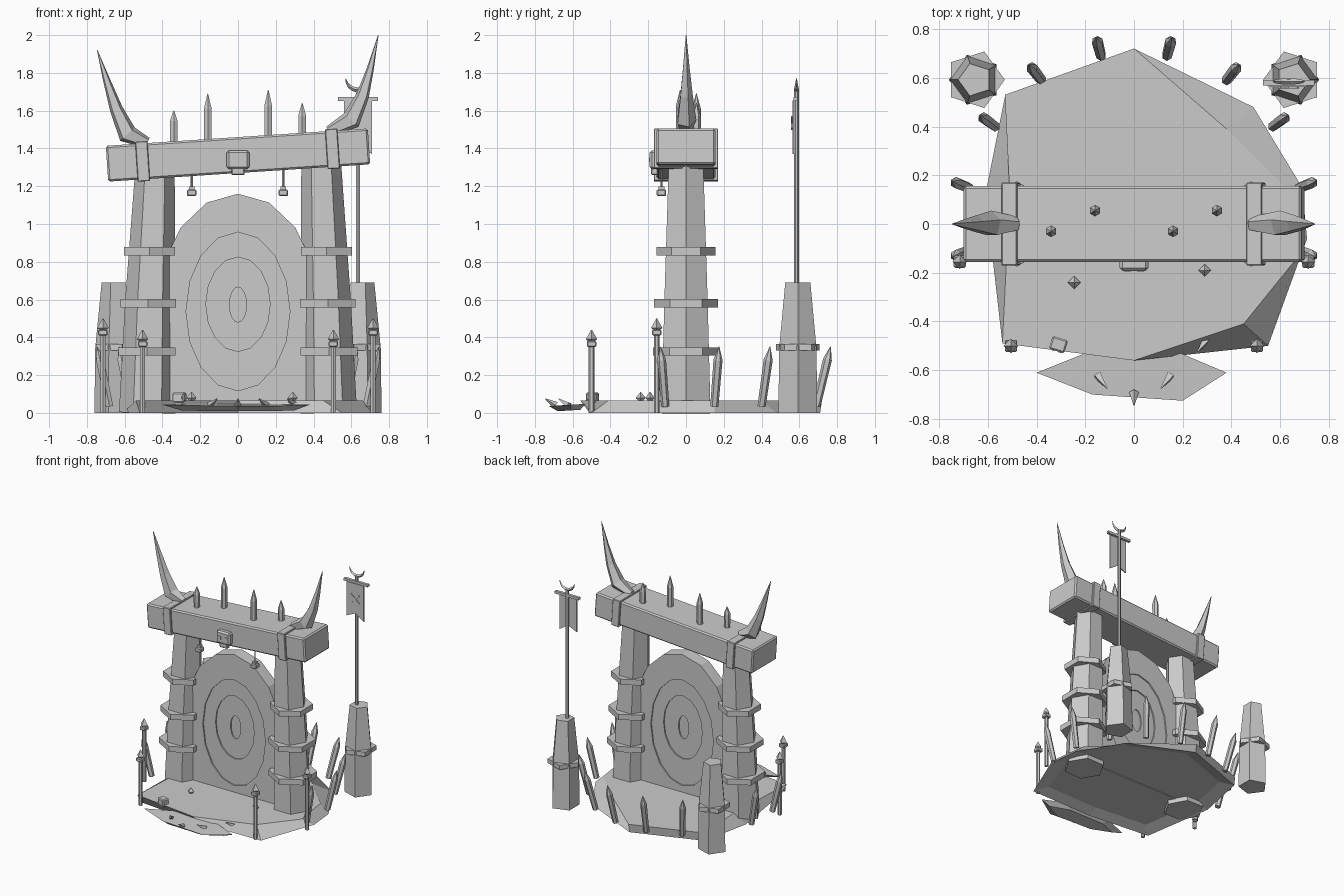
import bpy, bmesh, math
from mathutils import Vector, Matrix

cube = bpy.data.objects.get("Cube")
if cube:
    bpy.data.objects.remove(cube, do_unlink=True)

stone = bpy.data.materials.new("plain_grey")
stone.use_nodes = True
stone.diffuse_color = (0.6, 0.6, 0.6, 1)
stone.node_tree.nodes["Principled BSDF"].inputs["Base Color"].default_value = (0.6, 0.6, 0.6, 1)


def finish(name, bm):
    bmesh.ops.recalc_face_normals(bm, faces=bm.faces)
    mesh = bpy.data.meshes.new(name)
    bm.to_mesh(mesh)
    bm.free()
    mesh.materials.append(stone)
    obj = bpy.data.objects.new(name, mesh)
    bpy.context.collection.objects.link(obj)
    return obj


def skin(name, rings):
    """Bridge equal-sized rings of points and cap both ends."""
    bm = bmesh.new()
    loops = [[bm.verts.new(p) for p in ring] for ring in rings]
    n = len(loops[0])
    for a, b in zip(loops, loops[1:]):
        for i in range(n):
            j = (i + 1) % n
            bm.faces.new((a[i], a[j], b[j], b[i]))
    bm.faces.new(loops[0])
    bm.faces.new(loops[-1])
    return finish(name, bm)


def loft(name, path, radii, n=6, phase=0.0):
    """Sweep an n-sided section along a path."""
    pts = [Vector(p) for p in path]
    rings = []
    for i, p in enumerate(pts):
        t = (pts[min(i + 1, len(pts) - 1)] - pts[max(i - 1, 0)]).normalized()
        u = Vector((0, 1, 0))
        u = (u - t * u.dot(t)).normalized()
        v = t.cross(u)
        angles = [phase + math.tau * k / n for k in range(n)]
        rings.append([p + radii[i] * (u * math.cos(a) + v * math.sin(a)) for a in angles])
    return skin(name, rings)


def column(name, x, y, levels, n=6, phase=0.0):
    """Upright shape from (height, radius) levels."""
    return loft(name, [(x, y, z) for z, r in levels], [r for z, r in levels], n, phase)


def box(name, centre, size, rot=(0, 0, 0), bevel=0.0):
    bm = bmesh.new()
    bmesh.ops.create_cube(bm, size=1, matrix=Matrix.Diagonal((*size, 1)))
    if bevel:
        bmesh.ops.bevel(bm, geom=bm.edges[:], offset=bevel, segments=1, affect='EDGES')
    obj = finish(name, bm)
    obj.location = centre
    obj.rotation_euler = rot
    return obj


def spike(name, a, b, r, tip=0.22):
    a, b = Vector(a), Vector(b)
    return loft(name, [a, a.lerp(b, 1 - tip), b], [r * 0.9, r, 0.002])


def level(outline, z, scale=1.0, slope=0.0):
    return [(x * scale, y * scale, z + slope * (y + .63)) for x, y in outline]


# Rocky floor, hollowed underneath, and the broken step in front of it
floor_top = [(0, .72), (.38, .39), (.62, .15), (.66, -.15), (.45, -.41),
             (0, -.56), (-.54, -.49), (-.51, .12), (-.53, .53)]
floor_rim = [(0, .71), (.49, .48), (.69, .15), (.71, -.06), (.55, -.5),
             (0, -.51), (-.52, -.46), (-.61, .12), (-.53, .52)]
skin("floor_rock", [level(floor_top, .066), level(floor_rim, 0), level(floor_rim, .035, .85)])
step_top = [(-.4, -.61), (-.2, -.53), (.19, -.53), (.38, -.61), (.2, -.725), (-.17, -.7)]
step_base = [(-.3, -.61), (-.17, -.56), (.15, -.56), (.3, -.61), (.16, -.68), (-.14, -.67)]
skin("front_step", [level(step_base, .012, 1, .06), level(step_top, .042, 1, .06)])
for x, y in ((-.15, -.64), (.15, -.64), (0, -.71), (.3, -.49)):
    lean = .04 if x else 0
    loft("step_thorn", [(x, y + .02, .04), (x + math.copysign(lean, -x), y - .035, .075)], [.02, .002], 4)

# Gate pillars with three straps each
for side in (-1, 1):
    top = 1.305 + side * .03
    loft("gate_pillar", [(side * .48, 0, 0), (side * .465, 0, .6), (side * .44, 0, top)],
         [.15, .132, .105], 6, math.pi / 2)
    for z, r in ((.325, .175), (.58, .17), (.855, .155)):
        x = side * (.49 - .025 * z)
        column("pillar_strap", x, 0, [(z - .022, r), (z + .022, r)])

# Round portal with stepped rings on both faces, standing flat on the floor
SIDES = 16
steps = [(.045, .093, .573, .02), (.045, .093, .573, .03), (.17, .25, .575, .03), (.17, .25, .575, .04),
         (.275, .42, .537, .04), (.275, .42, .537, .05)]


def oval(rx, rz, cz, y):
    angles = [math.tau * k / SIDES for k in range(SIDES)]
    return [(rx * math.sin(a), y, cz + rz * math.cos(a)) for a in angles]


def arch(y):
    points = []
    for x, _, z in oval(.43, .61, .55, y):
        if z < .54:
            x, z = max(-.43, min(.43, x * 1.4)), max(.03, .55 - (.55 - z) * 1.5)
        points.append((x, y, z))
    return points


skin("portal_disc", [oval(a, b, c, -y) for a, b, c, y in steps] + [arch(-.05), arch(.05)]
     + [oval(*s) for s in reversed(steps)])

# Tilted lintel beam with straps
TILT = (0, -math.atan(.066), 0)


def beam_z(x):
    return 1.365 + .066 * x


box("lintel_beam", (0, 0, beam_z(0)), (1.39, .31, .19), TILT, .01)
for x in (-.505, .5):
    box("beam_strap", (x, 0, beam_z(x)), (.065, .34, .212), TILT, .004)

# Horns at both ends of the beam
horn_radii = [.03, .055, .036, .02, .002]
loft("right_horn", [(-.48, 0, 1.43), (-.585, 0, 1.475), (-.645, 0, 1.61), (-.695, 0, 1.76), (-.745, 0, 1.92)],
     horn_radii, 5)
loft("left_horn", [(.48, 0, 1.49), (.6, 0, 1.55), (.66, 0, 1.68), (.7, 0, 1.82), (.742, 0, 1.998)],
     horn_radii, 5)

# Upright spikes on the beam
for x, y, z in ((-.34, -.03, 1.6), (-.16, .055, 1.69), (.16, -.03, 1.71), (.34, .055, 1.64)):
    spike("beam_spike", (x, y, 1.4), (x, y, z), .024, .28)


# Blocky skulls, one on the beam and one on the floor
def skull(x, y, z, s, depth, turn):
    rot = Matrix.Rotation(turn, 3, 'Z')
    parts = [("skull_head", (0, 0, 0), (.12, depth, .1), .012),
             ("skull_jaw", (0, 0, -.06), (.07, depth * .7, .04), .005)]
    parts += [("skull_eye", (e * .027, -depth / 2, 0), (.025, .008, .025), 0) for e in (-1, 1)]
    for name, off, size, bevel in parts:
        box(name, Vector((x, y, z)) + rot @ Vector(off) * s, [d * s for d in size], (0, 0, turn), bevel * s)


skull(0, -.167, 1.34, 1, .05, 0)
skull(-.31, -.495, .08, .55, .1, -.3)

# Lanterns hanging below the beam
for x in (-.245, .24):
    column("lantern_chain", x, -.13, [(1.18, .006), (beam_z(x) - .08, .006)], 4)
    box("lantern_cap", (x, -.13, 1.188), (.03, .03, .02))
    box("lantern_body", (x, -.13, 1.165), (.05, .05, .035), (0, 0, 0), .006)

# Small floor crystals
for x, y in ((-.245, -.24), (.29, -.19)):
    column("floor_crystal", x, y, [(.06, .008), (.08, .026), (.11, .002)], 4)

for side in (-1, 1):
    # Torch posts
    for x, y, h in ((.505, -.5, .44), (.715, -.155, .5)):
        column("torch_post", side * x, y, [(0, .015), (h - .07, .015)])
        box("torch_collar", (side * x, y, h - .075), (.05, .05, .03), (0, 0, 0), .005)
        column("torch_tip", side * x, y, [(h - .06, .018), (h - .05, .03), (h, .002)], 4)

    # Fence stakes leaning outwards
    for x0, y0, x1, y1 in ((.135, .69, .155, .765), (.38, .59, .43, .655), (.57, .4, .63, .445),
                           (.68, .15, .745, .175), (.68, -.11, .745, -.135)):
        spike("fence_stake", (side * x0, y0, .035), (side * x1, y1, .35), .024)

    # Back obelisks with a strap turned against the shaft
    cx, cy = side * .652, .592
    column("back_obelisk", cx, cy, [(0, .108), (.34, .104), (.69, .07)], 5, -side * math.pi / 2)
    column("obelisk_strap", cx, cy, [(.33, .122), (.365, .122)], 5, side * math.pi / 2)

# Banner on the left obelisk
PX, PY = .635, .585
column("banner_pole", PX, PY, [(.68, .013), (1.715, .013)])
box("banner_crossbar", (PX, PY - .005, 1.662), (.21, .022, .02))
outline = [(-.075, 1.655), (.075, 1.655), (.075, 1.37), (0, 1.42), (-.075, 1.385)]
skin("banner_cloth", [[(PX + x, PY + y, z) for x, z in outline] for y in (-.022, -.012)])
for turn in (-.7, .7):
    box("banner_cross", (PX, PY - .025, 1.535), (.1, .007, .012), (0, turn, 0))
arc = [math.radians(185 + 21 * k) for k in range(9)]
loft("banner_crescent", [(PX + .065 * math.cos(a), PY, 1.775 + .065 * math.sin(a)) for a in arc],
     [.002 + .011 * math.sin(math.pi * k / 8) for k in range(9)], 4)
